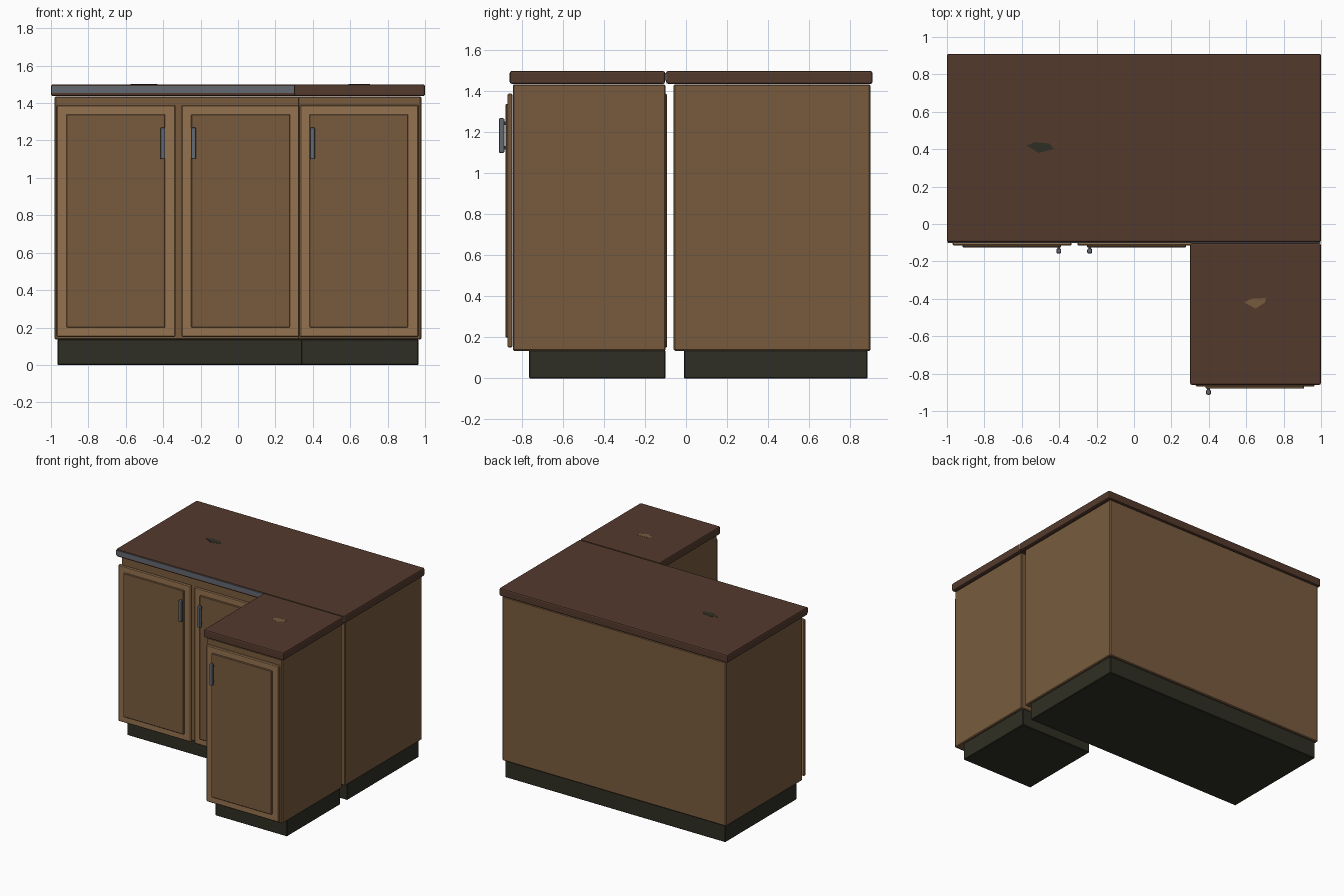
import bpy, bmesh
from mathutils import Vector

if "Cube" in bpy.data.objects:
    bpy.data.objects.remove(bpy.data.objects["Cube"])


def material(name, rgb):
    m = bpy.data.materials.new(name)
    m.diffuse_color = (*rgb, 1)
    m.use_nodes = True
    m.node_tree.nodes["Principled BSDF"].inputs["Base Color"].default_value = m.diffuse_color
    return m


WOOD = material("cabinet wood", (0.19, 0.105, 0.048))
FRAME = material("door frame wood", (0.30, 0.170, 0.080))
TOP = material("dark counter wood", (0.088, 0.042, 0.026))
KICK = material("dark plinth", (0.028, 0.028, 0.018))
METAL = material("grey metal", (0.125, 0.14, 0.165))


def finish(bm, name, mat):
    bmesh.ops.recalc_face_normals(bm, faces=bm.faces)
    me = bpy.data.meshes.new(name)
    bm.to_mesh(me)
    bm.free()
    me.materials.append(mat)
    ob = bpy.data.objects.new(name, me)
    bpy.context.collection.objects.link(ob)
    return ob


def box(name, mat, x, y, z, bevel=0.006, segments=1):
    """Bevelled box from its x, y and z ranges."""
    bm = bmesh.new()
    bmesh.ops.create_cube(bm, size=1)
    for v in bm.verts:
        v.co = Vector([r[0] if c < 0 else r[1] for c, r in zip(v.co, (x, y, z))])
    ob = finish(bm, name, mat)
    if bevel:
        mod = ob.modifiers.new("soft edges", 'BEVEL')
        mod.width = bevel
        mod.segments = segments
    return ob


def chip(name, mat, points, z, thick=0.002):
    """Thin polygonal plate."""
    bm = bmesh.new()
    face = bm.faces.new([bm.verts.new((x, y, z)) for x, y in points])
    ext = bmesh.ops.extrude_face_region(bm, geom=[face])
    for v in ext["geom"]:
        if isinstance(v, bmesh.types.BMVert):
            v.co.z += thick
    finish(bm, name, mat)


def door(name, x0, x1, front, handle_x):
    """Door slab with raised panel and bar handle; front is the panel's y."""
    box(name + "_frame", FRAME, (x0, x1), (front + 0.01, front + 0.033), (0.15, 1.39))
    box(name + "_panel", WOOD, (x0 + 0.052, x1 - 0.056), (front, front + 0.02), (0.20, 1.34), 0.004)
    box(name + "_handle", METAL, (handle_x - 0.013, handle_x + 0.013),
        (front - 0.033, front - 0.006), (1.10, 1.27), 0.007, 2)
    for i, z in enumerate((1.125, 1.245)):
        box(f"{name}_handle_post_{i}", METAL, (handle_x - 0.007, handle_x + 0.007),
            (front - 0.01, front + 0.005), (z - 0.008, z + 0.008), 0)


# Main run
box("main_cabinet", WOOD, (-0.98, 0.98), (-0.06, 0.90), (0.135, 1.435))
box("main_plinth", KICK, (-0.965, 0.965), (-0.01, 0.885), (0, 0.137), 0.004)
box("main_counter", TOP, (-1, 1), (-0.097, 0.91), (1.437, 1.5), 0.01, 2)
box("counter_edge_strip", METAL, (-0.998, 0.998), (-0.102, -0.094), (1.453, 1.491), 0)
door("left_door", -0.97, -0.333, -0.125, -0.402)
door("middle_door", -0.303, 0.335, -0.125, -0.237)

# Return run
box("return_cabinet", WOOD, (0.32, 0.98), (-0.845, -0.10), (0.135, 1.435))
box("return_plinth", KICK, (0.337, 0.965), (-0.765, -0.10), (0, 0.137), 0.004)
box("return_counter", TOP, (0.30, 1), (-0.86, -0.102), (1.437, 1.5), 0.01, 2)
door("return_door", 0.33, 0.966, -0.88, 0.398)

# Small marks on the counter
chip("dark_counter_mark", KICK,
     [(-0.575, 0.42), (-0.53, 0.438), (-0.45, 0.43), (-0.43, 0.40), (-0.51, 0.38)], 1.499)
chip("light_counter_mark", WOOD,
     [(0.59, -0.42), (0.625, -0.40), (0.705, -0.396), (0.70, -0.42), (0.65, -0.452)], 1.499)
